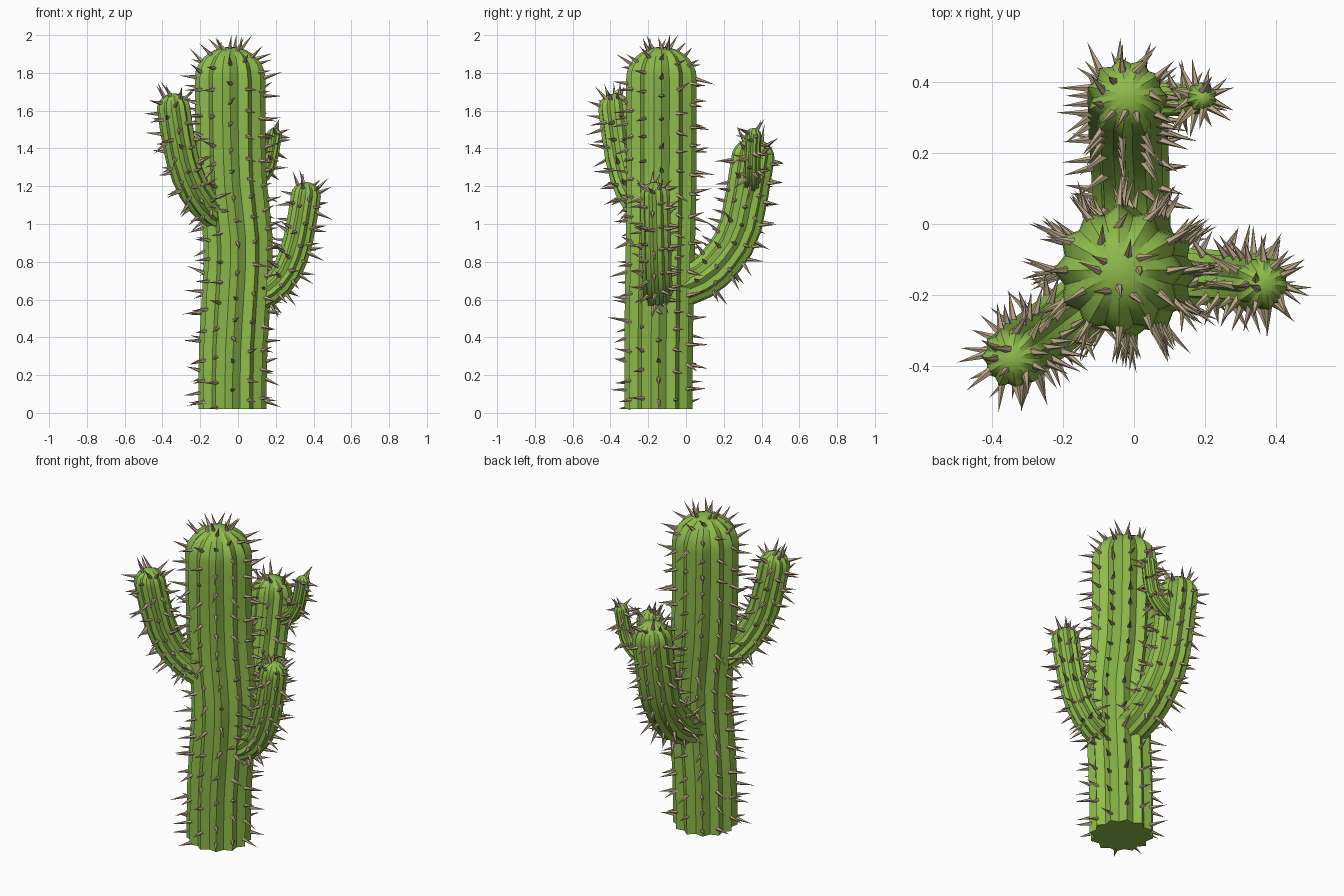
import bpy, bmesh, random
from math import cos, sin, pi
from mathutils import Vector

if "Cube" in bpy.data.objects:
    bpy.data.objects.remove(bpy.data.objects["Cube"])

random.seed(7)


def material(name, rgb):
    m = bpy.data.materials.new(name)
    m.diffuse_color = (*rgb, 1)
    m.use_nodes = True
    m.node_tree.nodes["Principled BSDF"].inputs["Base Color"].default_value = m.diffuse_color
    return m


GREEN = material("cactus_green", (0.27, 0.50, 0.07))
TAN = material("spine_tan", (0.50, 0.40, 0.25))


def make_object(name, bm, mat):
    me = bpy.data.meshes.new(name)
    bm.normal_update()
    bm.to_mesh(me)
    bm.free()
    me.materials.append(mat)
    ob = bpy.data.objects.new(name, me)
    bpy.context.collection.objects.link(ob)
    bpy.ops.object.select_all(action='DESELECT')
    ob.select_set(True)
    bpy.context.view_layer.objects.active = ob
    bpy.ops.object.shade_smooth_by_angle(angle=0.38)
    return ob


def smooth_path(pts, steps):
    # Catmull-Rom curve through the control points
    p = [Vector(q) for q in pts]
    p = [2 * p[0] - p[1]] + p + [2 * p[-1] - p[-2]]
    out = []
    for i in range(1, len(p) - 2):
        a, b, c, d = p[i - 1:i + 3]
        for k in range(steps):
            t = k / steps
            out.append(0.5 * (2 * b + (c - a) * t + (2 * a - 5 * b + 4 * c - d) * t * t
                              + (3 * b - a - 3 * c + d) * t ** 3))
    return out + [p[-2]]


def ribbed_stem(name, pts, radii, ribs, spacing, spine, skip, steps=2, groove=0.85):
    """Star-section stem with a domed tip, plus spines along its rib crests."""
    path = smooth_path(pts, steps)
    n = len(path)
    tan = [(path[min(i + 1, n - 1)] - path[max(i - 1, 0)]).normalized() for i in range(n)]
    tan[-1] = (tan[-1] + Vector((0, 0, 1))).normalized()
    if skip == 0:
        tan[0] = Vector((0, 0, 1))
    # rings: (centre, x axis, y axis, radius, point that normals come from)
    u = Vector((1, 0, 0)) if abs(tan[0].x) < 0.8 else Vector((0, 1, 0))
    rings = []
    for i, (c, t) in enumerate(zip(path, tan)):
        u = (u - t * u.dot(t)).normalized()
        r = radii[0] + (radii[1] - radii[0]) * i / (n - 1)
        rings.append((c, u, t.cross(u), r, c))
    c, t, r = path[-1], tan[-1], radii[1]
    for k in range(1, 7):
        a = k / 7 * pi / 2
        rings.append((c + t * r * 0.9 * sin(a), u, t.cross(u), r * cos(a), c))

    bm = bmesh.new()
    grid = []
    for c0, ux, uy, rr, _ in rings:
        row = []
        for j in range(2 * ribs):
            a = pi * j / ribs
            q = rr * (groove if j % 2 else 1)
            row.append(bm.verts.new(c0 + ux * q * cos(a) + uy * q * sin(a)))
        grid.append(row)
    m = 2 * ribs
    for lo, hi in zip(grid, grid[1:]):
        for j in range(m):
            bm.faces.new((lo[j], lo[(j + 1) % m], hi[(j + 1) % m], hi[j]))
    tip = bm.verts.new(c + t * r * 0.9)
    for j in range(m):
        bm.faces.new((grid[-1][j], grid[-1][(j + 1) % m], tip))
    bm.faces.new(grid[0][::-1])
    crests = [[(row[j].co.copy(), (row[j].co - ring[4]).normalized())
               for row, ring in zip(grid, rings)] for j in range(0, m, 2)]
    make_object(name, bm, GREEN)

    # spines: slim five-sided cones at jittered intervals on every crest
    bm = bmesh.new()
    for line in crests:
        wait = skip + random.uniform(0, spacing)
        for (p0, n0), (p1, n1) in zip(line[:-1], line[1:]):
            seg = (p1 - p0).length
            while wait < seg:
                f = wait / seg
                pos, nor = p0.lerp(p1, f), n0.lerp(n1, f).normalized()
                jit = Vector([random.uniform(-0.35, 0.35) for _ in range(3)])
                add_spine(bm, pos, (nor + jit).normalized(), random.uniform(*spine))
                wait += spacing * random.uniform(0.75, 1.25)
            wait -= seg
    make_object(name + "_spines", bm, TAN)


def add_spine(bm, pos, d, length, r=0.0125):
    if (pos + d * length).z < 0 or pos.z < r:
        return
    side = d.orthogonal().normalized()
    up = d.cross(side)
    base = [bm.verts.new(pos - d * 0.012 + (side * cos(a) + up * sin(a)) * r)
            for a in (2 * pi * k / 5 for k in range(5))]
    apex = bm.verts.new(pos + d * length)
    for k in range(5):
        bm.faces.new((base[k], base[(k + 1) % 5], apex))
    bm.faces.new(base[::-1])


# Main trunk with a gentle sway
ribbed_stem("trunk",
            [(-0.03, -0.145, 0.02), (-0.025, -0.145, 0.35), (-0.005, -0.14, 0.68),
             (0.0, -0.135, 0.92), (-0.03, -0.13, 1.2), (-0.04, -0.13, 1.5),
             (-0.042, -0.13, 1.77)],
            (0.18, 0.187), 12, 0.125, (0.06, 0.105), 0)

# Front left arm
ribbed_stem("left_arm",
            [(-0.04, -0.16, 1.02), (-0.14, -0.22, 1.07), (-0.23, -0.29, 1.18),
             (-0.295, -0.34, 1.35), (-0.34, -0.375, 1.61)],
            (0.085, 0.09), 11, 0.115, (0.055, 0.09), 0.1)

# Right arm
ribbed_stem("right_arm",
            [(0.05, -0.145, 0.60), (0.17, -0.15, 0.65), (0.26, -0.155, 0.75),
             (0.32, -0.16, 0.92), (0.36, -0.165, 1.15)],
            (0.08, 0.08), 11, 0.115, (0.055, 0.09), 0.1)

# Large back arm
ribbed_stem("back_arm",
            [(-0.005, -0.08, 0.65), (-0.01, 0.08, 0.71), (-0.015, 0.2, 0.82),
             (-0.02, 0.29, 0.99), (-0.02, 0.355, 1.35)],
            (0.11, 0.115), 11, 0.125, (0.055, 0.095), 0.12)

# Small offshoot on the back arm
ribbed_stem("small_offshoot",
            [(0.02, 0.345, 1.2), (0.1, 0.35, 1.235), (0.16, 0.35, 1.31),
             (0.192, 0.357, 1.47)],
            (0.048, 0.042), 10, 0.12, (0.05, 0.085), 0.08)
